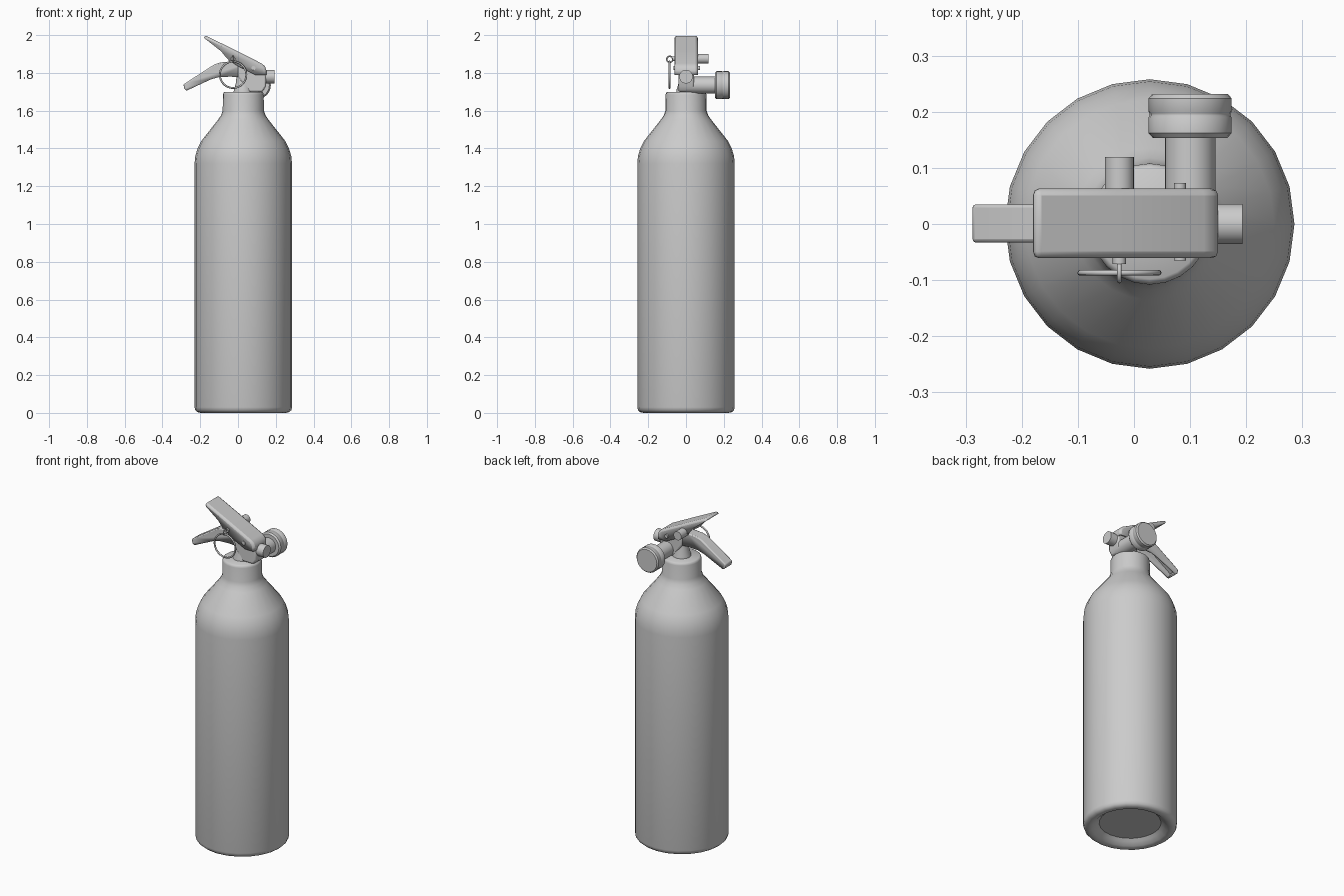
import bpy, bmesh, math
from mathutils import Vector, Matrix

if "Cube" in bpy.data.objects:
    bpy.data.objects.remove(bpy.data.objects["Cube"])

CX = 0.028  # axis of the tank


def finish(name, bm, angle=40):
    bmesh.ops.recalc_face_normals(bm, faces=bm.faces)
    me = bpy.data.meshes.new(name)
    bm.to_mesh(me)
    bm.free()
    ob = bpy.data.objects.new(name, me)
    bpy.context.collection.objects.link(ob)
    bpy.ops.object.select_all(action='DESELECT')
    ob.select_set(True)
    bpy.context.view_layer.objects.active = ob
    bpy.ops.object.shade_smooth_by_angle(angle=math.radians(angle))
    return ob


def lathe(name, profile, origin, axis='Z', n=24):
    """Revolve (radius, height) points around an axis; close both ends."""
    bm = bmesh.new()
    rings = []
    for r, h in profile:
        rings.append([bm.verts.new((r * math.cos(2 * math.pi * i / n),
                                    r * math.sin(2 * math.pi * i / n), h)) for i in range(n)])
    for a, b in zip(rings, rings[1:]):
        for i in range(n):
            j = (i + 1) % n
            bm.faces.new((a[i], a[j], b[j], b[i]))
    bm.faces.new(rings[0])
    bm.faces.new(rings[-1])
    rot = {'Z': Matrix.Identity(4),
           'Y': Matrix.Rotation(-math.pi / 2, 4, 'X'),
           'X': Matrix.Rotation(math.pi / 2, 4, 'Y')}[axis]
    bm.transform(Matrix.Translation(Vector(origin)) @ rot)
    return finish(name, bm)


def rod(name, r, length, origin, axis, n=16):
    return lathe(name, [(r, 0), (r, length)], origin, axis, n)


def plate(name, pts, y0, y1, bevel=0.0, open_edges=(), wall=0.0):
    """Extrude an xz outline along y; optionally open it into a folded channel."""
    bm = bmesh.new()
    a = [bm.verts.new((x, y0, z)) for x, z in pts]
    b = [bm.verts.new((x, y1, z)) for x, z in pts]
    bm.faces.new(a)
    bm.faces.new(b[::-1])
    n = len(pts)
    sides = [bm.faces.new((a[i], b[i], b[(i + 1) % n], a[(i + 1) % n])) for i in range(n)]
    bmesh.ops.recalc_face_normals(bm, faces=bm.faces)
    if open_edges:
        bmesh.ops.delete(bm, geom=[sides[i] for i in open_edges], context='FACES')
    ob = finish(name, bm)
    if bevel:
        m = ob.modifiers.new('bevel', 'BEVEL')
        m.width, m.segments, m.limit_method = bevel, 2, 'ANGLE'
        m.angle_limit = math.radians(50)
    if wall:
        m = ob.modifiers.new('wall', 'SOLIDIFY')
        m.thickness, m.offset = wall, -1
    return ob


def torus(name, R, r, origin, axis, n=32, k=8):
    bpy.ops.mesh.primitive_torus_add(major_radius=R, minor_radius=r, major_segments=n,
                                     minor_segments=k, location=origin,
                                     rotation=(math.pi / 2, 0, 0) if axis == 'Y' else (0, math.pi / 2, 0))
    ob = bpy.context.object
    ob.name = name
    bpy.ops.object.shade_smooth_by_angle(angle=math.radians(60))


# tank with recessed base, round shoulder and neck
lathe('tank', [(0.17, 0.035), (0.185, 0.022), (0.205, 0.006), (0.225, 0), (0.243, 0.004),
               (0.254, 0.014), (0.258, 0.03), (0.258, 1.32), (0.254, 1.36), (0.242, 1.40),
               (0.222, 1.44), (0.135, 1.55), (0.118, 1.575), (0.109, 1.60), (0.108, 1.685),
               (0.105, 1.695), (0.098, 1.70)], (CX, 0, 0))

# valve stem and valve body
lathe('valve_stem', [(0.052, 1.69), (0.05, 1.71), (0.038, 1.75), (0.036, 1.80)], (CX, 0, 0))
plate('valve_body', [(0.0, 1.78), (0.055, 1.70), (0.13, 1.70), (0.148, 1.73), (0.148, 1.82),
                     (0.0, 1.84)], -0.04, 0.042, 0.008)

# discharge nozzle
rod('nozzle', 0.036, 0.073, (0.12, 0, 1.78), 'X', 24)

# gauge on its side arm
rod('gauge_arm', 0.045, 0.16, (0.1, 0, 1.735), 'Y', 24)
lathe('gauge', [(0.066, 0.153), (0.074, 0.162), (0.074, 0.19), (0.072, 0.193), (0.072, 0.197),
                (0.074, 0.2), (0.074, 0.224), (0.067, 0.232)], (0.1, 0, 1.735), 'Y')

# squeeze lever: channel folded around the valve, open underneath
plate('squeeze_lever', [(-0.176, 2.0), (-0.03, 1.928), (0.125, 1.85), (0.143, 1.835), (0.15, 1.815),
                        (0.15, 1.79), (0.09, 1.79), (0.0, 1.835), (-0.045, 1.865), (-0.062, 1.88),
                        (-0.09, 1.915), (-0.18, 1.985)],
      -0.061, 0.063, 0.012, (5, 6, 7, 8, 9, 10), 0.009)

# carry handle, open underneath
plate('carry_handle', [(-0.289, 1.738), (-0.26, 1.758), (-0.125, 1.845), (-0.09, 1.856), (-0.04, 1.86),
                       (0.06, 1.86), (0.06, 1.775), (-0.04, 1.78), (-0.10, 1.778), (-0.145, 1.765),
                       (-0.272, 1.706), (-0.284, 1.715)],
      -0.033, 0.035, 0.006, (6, 7, 8, 9), 0.009)

# pivot pin, side boss and safety pin with its pull ring
rod('pivot_pin', 0.011, 0.138, (0.082, -0.065, 1.825), 'Y')
rod('side_boss', 0.026, 0.075, (-0.026, 0.044, 1.875), 'Y', 20)
rod('safety_pin', 0.006, 0.16, (-0.026, -0.07, 1.875), 'Y', 10)
rod('pin_collar', 0.012, 0.01, (-0.026, -0.071, 1.875), 'Y', 12)
torus('pin_eye', 0.016, 0.004, (-0.026, -0.086, 1.872), 'X', 20)
torus('pull_ring', 0.07, 0.005, (-0.026, -0.087, 1.79), 'Y')
